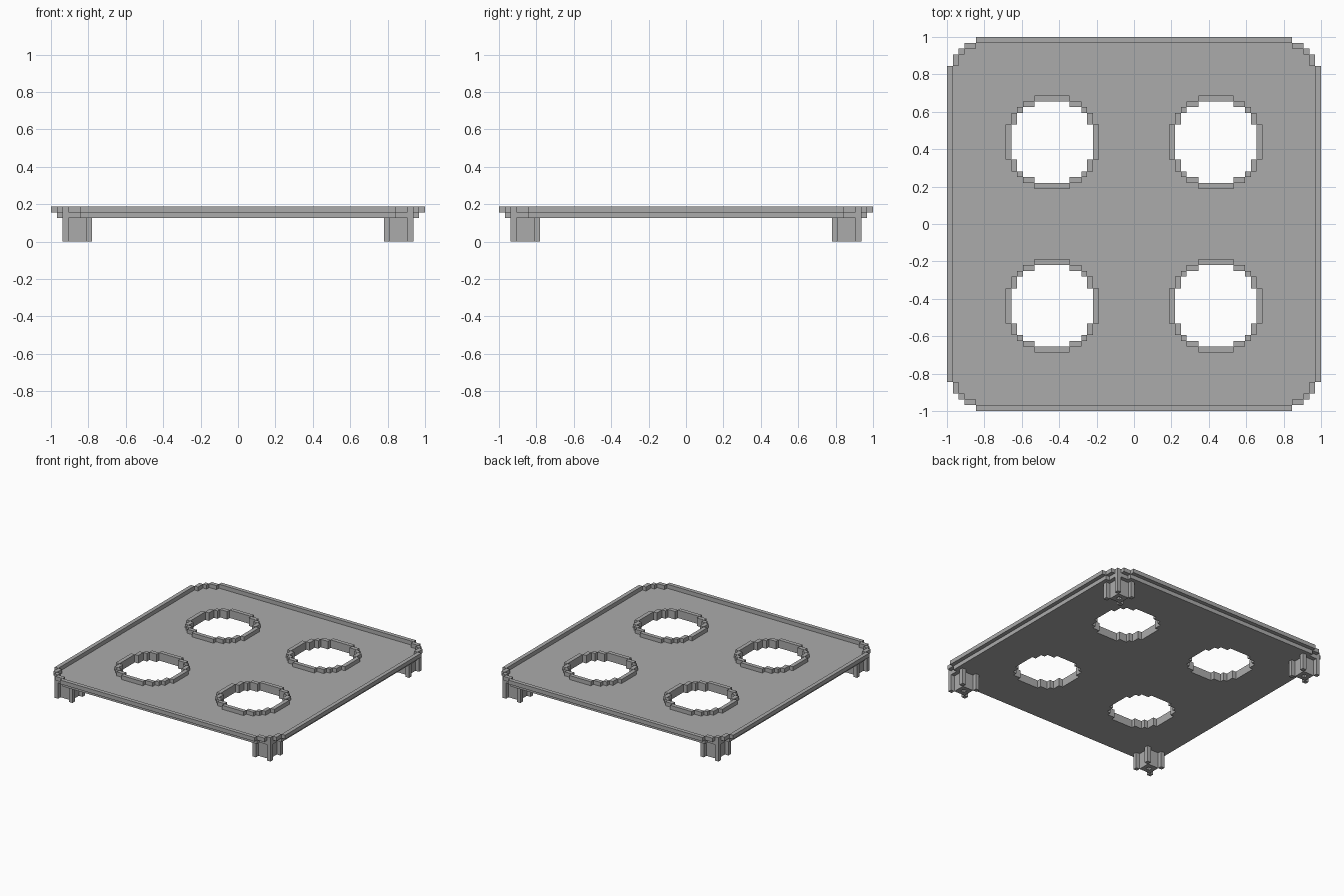
import bpy
import bmesh

cube = bpy.data.objects.get("Cube")
if cube:
    bpy.data.objects.remove(cube, do_unlink=True)

U = 2 / 64                      # one block
HOLES = [(sx * 14, sy * 14) for sx in (-1, 1) for sy in (-1, 1)]

grey = bpy.data.materials.new("mid_grey")
grey.use_nodes = True
COLOUR = (0.41, 0.41, 0.41, 1)
grey.diffuse_color = COLOUR
grey.node_tree.nodes["Principled BSDF"].inputs["Base Color"].default_value = COLOUR


def turn(x, y, n):
    """Rotate a point by n quarter turns."""
    for _ in range(n):
        x, y = -y, x
    return x, y


def add_object(name, mesh):
    mesh.materials.clear()
    mesh.materials.append(grey)
    obj = bpy.data.objects.new(name, mesh)
    bpy.context.collection.objects.link(obj)
    return obj


def add_box(bm, x0, x1, y0, y1, z0, z1):
    verts = bmesh.ops.create_cube(bm, size=1)["verts"]
    for v in verts:
        v.co.x = (x1 if v.co.x > 0 else x0) * U
        v.co.y = (y1 if v.co.y > 0 else y0) * U
        v.co.z = (z1 if v.co.z > 0 else z0) * U


def add_turned(bm, cx, cy, x0, x1, y0, y1, z0, z1):
    """A box repeated at four quarter turns about a centre."""
    for n in range(4):
        (ax, ay), (bx, by) = turn(x0, y0, n), turn(x1, y1, n)
        xs, ys = sorted((ax, bx)), sorted((ay, by))
        add_box(bm, cx + xs[0], cx + xs[1], cy + ys[0], cy + ys[1], z0, z1)


def finish(name, bm):
    mesh = bpy.data.meshes.new(name)
    bm.to_mesh(mesh)
    bm.free()
    return add_object(name, mesh)


def stepped_ring(name, cx, cy, h):
    """One-block-wide raised border with stepped corners."""
    bm = bmesh.new()
    add_turned(bm, cx, cy, h - 1, h, 5 - h, h - 5, 5, 6)
    add_turned(bm, cx, cy, h - 2, h - 1, h - 5, h - 3, 5, 6)
    add_turned(bm, cx, cy, h - 3, h - 2, h - 3, h - 2, 5, 6)
    add_turned(bm, cx, cy, h - 5, h - 3, h - 2, h - 1, 5, 6)
    return finish(name, bm)


def stepped_outline(curve, cx, cy, h):
    """Closed outline that runs along the inside of a stepped ring."""
    steps = [(1, 5), (2, 5), (2, 3), (3, 3), (3, 2), (5, 2), (5, 1)]
    pts = [turn(h - a, h - b, n) for n in range(4) for a, b in steps]
    spline = curve.splines.new("POLY")
    spline.points.add(len(pts) - 1)
    for p, (x, y) in zip(spline.points, pts):
        p.co = ((cx + x) * U, (cy + y) * U, 0, 1)
    spline.use_cyclic_u = True


# Flat top plate with four stepped openings
curve = bpy.data.curves.new("plate_outline", "CURVE")
curve.dimensions = "2D"
curve.fill_mode = "BOTH"
curve.extrude = U / 2
stepped_outline(curve, 0, 0, 32)
for cx, cy in HOLES:
    stepped_outline(curve, cx, cy, 8)
outline = bpy.data.objects.new("plate_outline", curve)
bpy.context.collection.objects.link(outline)
depsgraph = bpy.context.evaluated_depsgraph_get()
plate_mesh = bpy.data.meshes.new_from_object(outline.evaluated_get(depsgraph))
bpy.data.objects.remove(outline, do_unlink=True)
for poly in plate_mesh.polygons:
    poly.use_smooth = False
plate = add_object("top_plate", plate_mesh)
plate.location.z = 4.5 * U

# Raised borders
stepped_ring("outer_rim", 0, 0, 32)
for i, (cx, cy) in enumerate(HOLES):
    stepped_ring(f"opening_rim_{i + 1}", cx, cy, 8)

# Legs: hollow core with four corner posts, the outermost reaching the rim
for side, sx in (("left", 1), ("right", -1)):
    for end, sy in (("front", -1), ("back", 1)):
        bm = bmesh.new()
        cx, cy = sx * 27.5, sy * 27.5
        add_turned(bm, cx, cy, 0.5, 1.5, -0.5, 1.5, 0, 4)
        add_turned(bm, cx, cy, 1.5, 2.5, 1.5, 2.5, 0, 4)
        px, py = cx + sx * 2, cy + sy * 2
        add_box(bm, px - 0.5, px + 0.5, py - 0.5, py + 0.5, 4, 5)
        finish(f"{end}_{side}_leg", bm)
